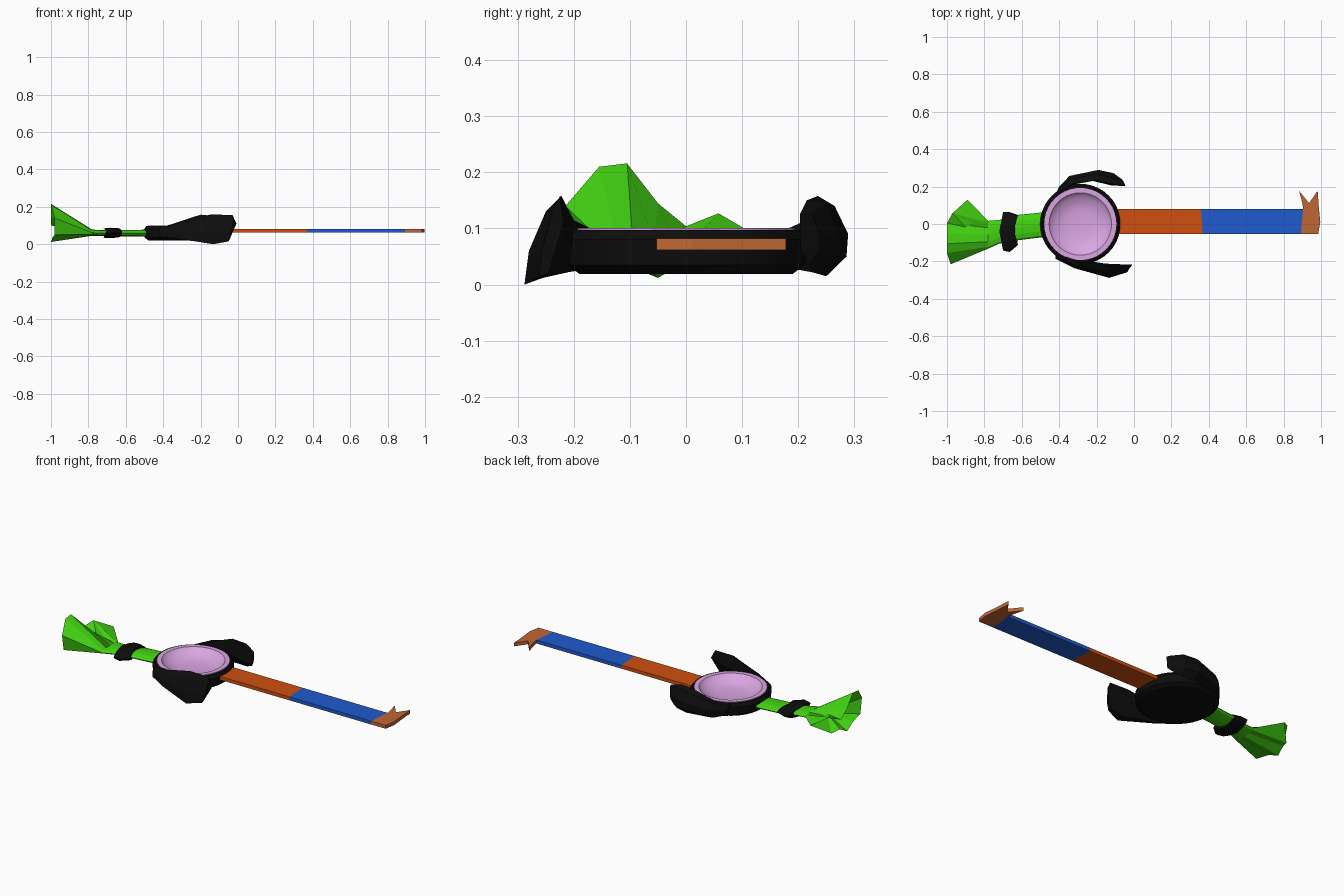
import bpy, bmesh, math
from math import cos, sin, pi


def material(name, rgb):
    m = bpy.data.materials.new(name)
    m.diffuse_color = (*rgb, 1)
    return m


BLACK = material("black", (0.004, 0.004, 0.004))
PINK = material("pink", (0.70, 0.38, 0.76))
ORANGE = material("orange", (0.62, 0.08, 0.005))
BLUE = material("blue", (0.014, 0.105, 0.62))
BROWN = material("brown", (0.52, 0.135, 0.033))
GREEN = material("green", (0.055, 0.66, 0.006))


def finish(name, bm, mats):
    bmesh.ops.recalc_face_normals(bm, faces=bm.faces)
    me = bpy.data.meshes.new(name)
    bm.to_mesh(me)
    bm.free()
    for m in mats:
        me.materials.append(m)
    ob = bpy.data.objects.new(name, me)
    bpy.context.collection.objects.link(ob)
    return ob


def loft(name, rings, mat, end_point=None):
    """Skin a list of equal-length point rings; end_point makes a sunken last cap."""
    bm = bmesh.new()
    vs = [[bm.verts.new(p) for p in r] for r in rings]
    n = len(vs[0])
    for a, b in zip(vs, vs[1:]):
        for i in range(n):
            j = (i + 1) % n
            bm.faces.new((a[i], a[j], b[j], b[i]))
    bm.faces.new(vs[0])
    if end_point:
        c = bm.verts.new(end_point)
        for i in range(n):
            bm.faces.new((vs[-1][i], vs[-1][(i + 1) % n], c))
    else:
        bm.faces.new(vs[-1])
    return finish(name, bm, [mat])


def plate(name, outline, z0, z1, mat):
    return loft(name, [[(x, y, z) for x, y in outline] for z in (z0, z1)], mat)


def oval(x, y0, y1, z0, z1, n=12, bow=0.0):
    cy, cz, ry, rz = (y0 + y1) / 2, (z0 + z1) / 2, (y1 - y0) / 2, (z1 - z0) / 2
    return [(x + bow * abs(cos(2 * pi * i / n)), cy + ry * cos(2 * pi * i / n),
             cz + rz * sin(2 * pi * i / n)) for i in range(n)]


# Round guard: black pan with a pink dish, turned from one profile
profile = [(0.19, 0.019), (0.212, 0.035), (0.215, 0.08), (0.203, 0.097), (0.193, 0.097),
           (0.193, 0.101), (0.167, 0.101), (0.153, 0.084), (0.138, 0.078),
           (0.12, 0.066), (0.08, 0.059), (0.04, 0.056)]
SEG = 40
bm = bmesh.new()
rows = [[bm.verts.new((-0.287 + r * cos(2 * pi * i / SEG), r * sin(2 * pi * i / SEG), z))
         for i in range(SEG)] for r, z in profile]
for k in range(len(rows) - 1):
    for i in range(SEG):
        j = (i + 1) % SEG
        f = bm.faces.new((rows[k][i], rows[k][j], rows[k + 1][j], rows[k + 1][i]))
        f.material_index = int(k >= 4)
bm.faces.new(rows[0])
bm.faces.new(rows[-1]).material_index = 1
guard = finish("round_guard", bm, [BLACK, PINK])
bpy.context.view_layer.objects.active = guard
guard.select_set(True)
bpy.ops.object.shade_smooth_by_angle(angle=math.radians(35))
guard.select_set(False)

# Flat blade in two colours with a forked tip
Y0, Y1, Z0, Z1 = -0.053, 0.08, 0.062, 0.082
plate("blade_base", [(-0.12, Y0), (0.368, Y0), (0.358, Y1), (-0.12, Y1)], Z0, Z1, ORANGE)
plate("blade_middle", [(0.368, Y0), (0.893, Y0), (0.898, 0.02), (0.905, Y1), (0.358, Y1)],
      Z0, Z1, BLUE)
plate("forked_tip", [(0.893, Y0), (0.985, Y0), (0.996, 0.01), (0.988, 0.09), (0.982, 0.178),
                     (0.936, 0.112), (0.882, 0.178), (0.898, 0.12), (0.905, Y1),
                     (0.898, 0.02)], Z0, Z1, BROWN)

# Green grip flaring into a folded tuft
flare = [(-0.89, 0.13, 0.085), (-0.97, 0.058, 0.127), (-1, 0.005, 0.10), (-1, -0.05, 0.145),
         (-1, -0.105, 0.216), (-1, -0.155, 0.21), (-0.98, -0.215, 0.14), (-0.98, -0.20, 0.05),
         (-0.99, -0.12, 0.04), (-1, -0.05, 0.012), (-0.99, 0.0, 0.04), (-0.97, 0.05, 0.03)]
loft("grip_and_tuft", [oval(-0.45, -0.066, 0.066, 0.04, 0.078),
                       oval(-0.63, -0.088, 0.048, 0.042, 0.076),
                       oval(-0.72, -0.105, 0.022, 0.045, 0.075),
                       oval(-0.78, -0.132, 0.017, 0.045, 0.078), flare],
     GREEN, (-0.86, -0.06, 0.08))

# Black band around the grip
loft("grip_band", [oval(-0.72, -0.142, 0.064, 0.035, 0.084, bow=0.02),
                   oval(-0.68, -0.15, 0.064, 0.032, 0.088, bow=0.015),
                   oval(-0.642, -0.112, 0.048, 0.036, 0.086, bow=0.022)], BLACK)

# Two curved claws beside the guard, each section six points around
front_claw = [
    [(-0.42, -0.15, 0.09), (-0.42, -0.17, 0.088), (-0.42, -0.185, 0.07),
     (-0.42, -0.185, 0.04), (-0.42, -0.165, 0.03), (-0.42, -0.14, 0.06)],
    [(-0.31, -0.20, 0.115), (-0.31, -0.22, 0.10), (-0.32, -0.236, 0.065),
     (-0.32, -0.236, 0.03), (-0.31, -0.21, 0.022), (-0.30, -0.19, 0.07)],
    [(-0.15, -0.222, 0.158), (-0.15, -0.25, 0.13), (-0.14, -0.28, 0.06),
     (-0.133, -0.288, 0.0), (-0.13, -0.255, 0.012), (-0.15, -0.212, 0.08)],
    [(-0.03, -0.225, 0.157), (-0.025, -0.238, 0.13), (-0.035, -0.257, 0.06),
     (-0.05, -0.262, 0.015), (-0.05, -0.245, 0.02), (-0.008, -0.218, 0.11)]]
loft("front_claw", front_claw, BLACK)

back_claw = [
    [(-0.41, 0.16, 0.09), (-0.41, 0.18, 0.09), (-0.40, 0.20, 0.07),
     (-0.40, 0.20, 0.04), (-0.40, 0.18, 0.03), (-0.40, 0.15, 0.06)],
    [(-0.33, 0.215, 0.115), (-0.34, 0.24, 0.11), (-0.345, 0.257, 0.07),
     (-0.345, 0.25, 0.03), (-0.33, 0.225, 0.022), (-0.33, 0.21, 0.07)],
    [(-0.20, 0.235, 0.158), (-0.20, 0.265, 0.14), (-0.19, 0.289, 0.09),
     (-0.19, 0.286, 0.05), (-0.18, 0.25, 0.015), (-0.22, 0.23, 0.07)],
    [(-0.12, 0.215, 0.15), (-0.12, 0.25, 0.145), (-0.11, 0.272, 0.09),
     (-0.11, 0.268, 0.05), (-0.11, 0.24, 0.02), (-0.12, 0.206, 0.06)],
    [(-0.045, 0.203, 0.125), (-0.055, 0.225, 0.125), (-0.063, 0.238, 0.09),
     (-0.065, 0.236, 0.06), (-0.065, 0.222, 0.04), (-0.05, 0.204, 0.06)]]
loft("back_claw", back_claw, BLACK)
